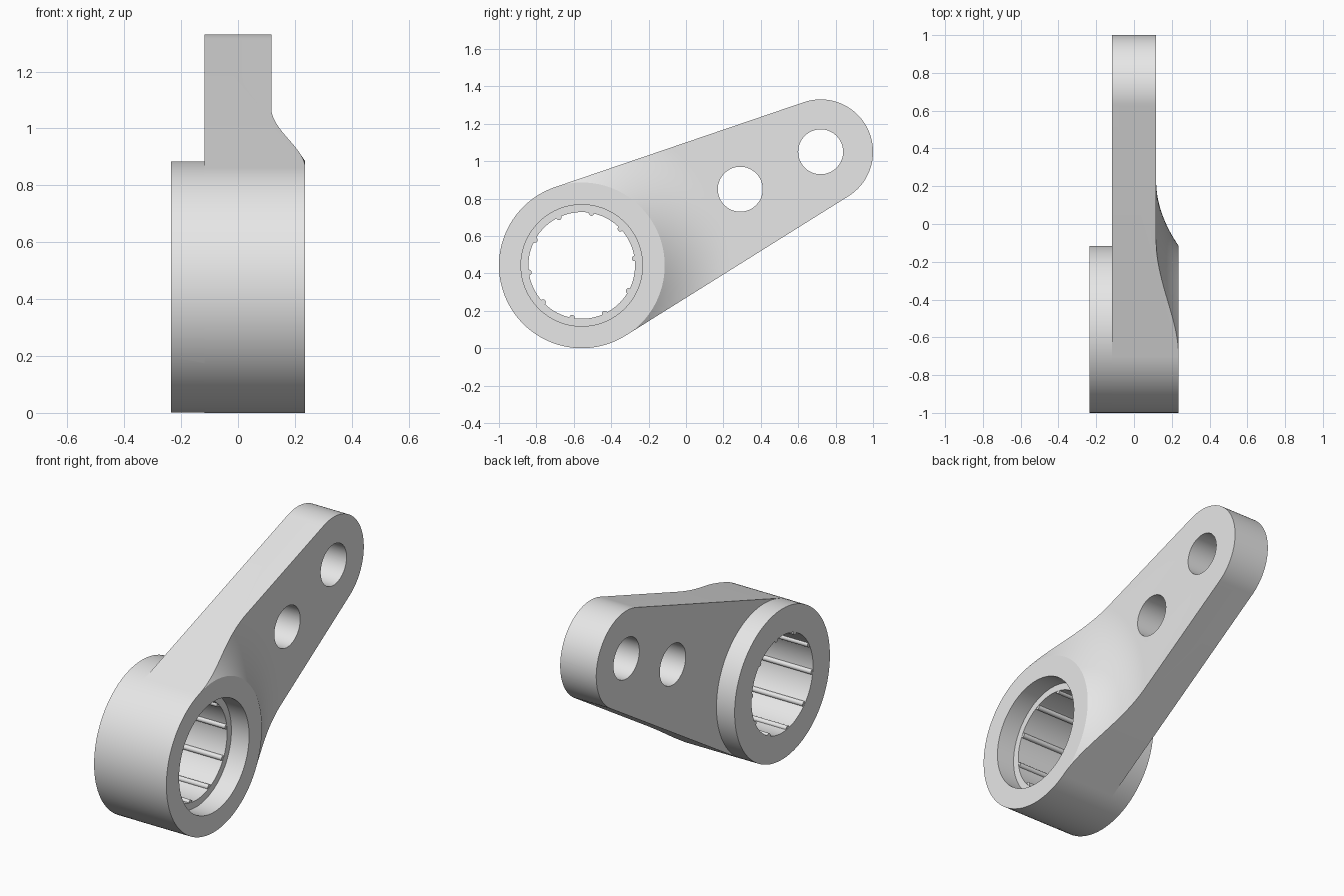
import bpy, bmesh, math

if "Cube" in bpy.data.objects:
    bpy.data.objects.remove(bpy.data.objects["Cube"])

HUB = (-0.5575, 0.4425)   # y, z of the hub axis
TIP = (0.72, 1.05)        # y, z of the tip axis
R_HUB, R_TIP = 0.4425, 0.28
X_FACE, X_ARM = 0.235, 0.117

grey = bpy.data.materials.new("light grey")
grey.diffuse_color = (0.8, 0.8, 0.8, 1)
grey.use_nodes = True
grey.node_tree.nodes["Principled BSDF"].inputs["Base Color"].default_value = grey.diffuse_color


def arc(c, r, a0, a1, n):
    return [(c[0] + r * math.cos(a0 + (a1 - a0) * i / n),
             c[1] + r * math.sin(a0 + (a1 - a0) * i / n)) for i in range(n + 1)]


def circle(c, r, n=96):
    return arc(c, r, 0, math.tau, n)[:-1]


def loft(name, sections):
    """Closed solid through (x, outline) sections, outlines in the yz plane."""
    bm = bmesh.new()
    rings = [[bm.verts.new((x, y, z)) for y, z in pts] for x, pts in sections]
    n = len(rings[0])
    for a, b in zip(rings, rings[1:]):
        for i in range(n):
            j = (i + 1) % n
            bm.faces.new((a[i], a[j], b[j], b[i]))
    bm.faces.new(rings[0])
    bm.faces.new(rings[-1])
    bmesh.ops.recalc_face_normals(bm, faces=bm.faces)
    me = bpy.data.meshes.new(name)
    bm.to_mesh(me)
    bm.free()
    me.materials.append(grey)
    ob = bpy.data.objects.new(name, me)
    bpy.context.collection.objects.link(ob)
    return ob


def prism(name, pts, x0, x1):
    return loft(name, [(x0, pts), (x1, pts)])


def activate(ob):
    bpy.ops.object.select_all(action='DESELECT')
    bpy.context.view_layer.objects.active = ob
    ob.select_set(True)


def boolean(ob, tool, op):
    m = ob.modifiers.new("cut", 'BOOLEAN')
    m.operation, m.object, m.solver = op, tool, 'EXACT'
    activate(ob)
    bpy.ops.object.modifier_apply(modifier=m.name)
    bpy.data.objects.remove(tool)


# Lever outline: hub and tip arcs joined by tangent lines
dy, dz = TIP[0] - HUB[0], TIP[1] - HUB[1]
axis = math.atan2(dz, dy)
taper = math.asin((R_HUB - R_TIP) / math.hypot(dy, dz))
up = axis - taper + math.pi / 2
low = axis + taper - math.pi / 2
outline = arc(HUB, R_HUB, up, low + math.tau, 66) + arc(TIP, R_TIP, low, up, 56)
lever = prism("lever_body", outline, -X_ARM, X_FACE)

# Concave sweep from the hub face down to the arm face, turned about the hub
R_END = 0.79
k = (X_FACE - X_ARM) / (R_END - R_HUB - 0.001) ** 2
radii = [0.40 + (R_END - 0.40) * i / 20 for i in range(21)]
sections = [(X_ARM + k * (R_END - r) ** 2, circle(HUB, r, 128)) for r in radii]
sections += [(X_ARM, circle(HUB, 2.3, 128)), (-0.5, circle(HUB, 2.3, 128))]
boolean(lever, loft("sweep_envelope", sections), 'INTERSECT')

# Hub collar on the back side
boolean(lever, prism("collar", circle(HUB, R_HUB - 0.0005), -X_FACE, -0.08), 'UNION')

# Bore, counterbore and the two arm holes
for c, r, x0 in ((HUB, 0.285, -0.5), (HUB, 0.325, X_ARM + 0.003),
                 (TIP, 0.12, -0.5), ((0.29, 0.85), 0.12, -0.5)):
    boolean(lever, prism("hole_cutter", circle(c, r), x0, 0.5), 'DIFFERENCE')

# Ten slim ribs lining the bore
ribs = []
for i in range(10):
    a = math.radians(7.5 + 36 * i)
    c = (HUB[0] + 0.285 * math.cos(a), HUB[1] + 0.285 * math.sin(a))
    ribs.append(prism("bore_rib", circle(c, 0.015, 16), -X_FACE + 0.002, X_ARM + 0.001))

for ob in [lever] + ribs:
    activate(ob)
    bpy.ops.object.shade_smooth_by_angle(angle=math.radians(30))
